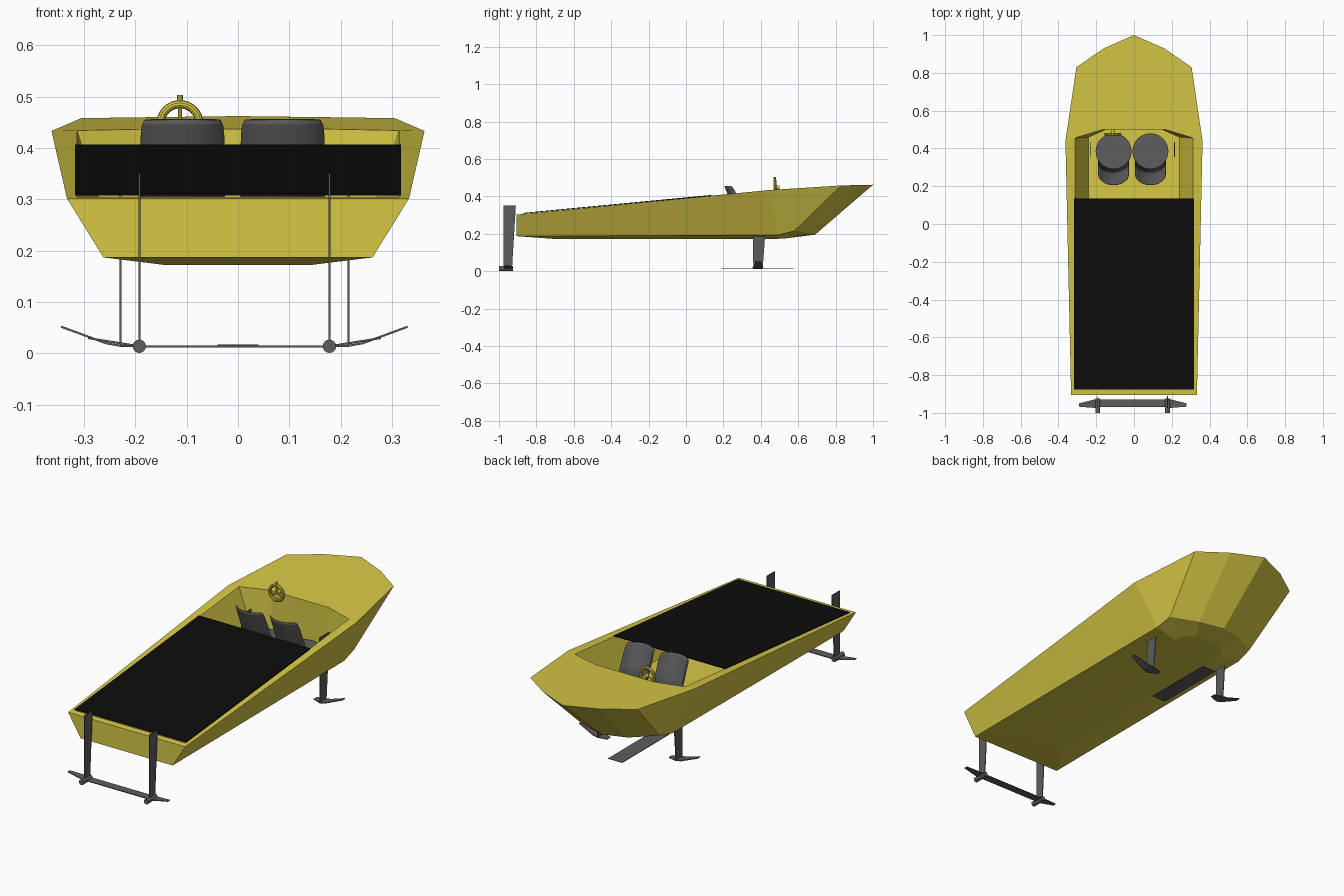
import bpy, bmesh, math
from mathutils import Vector

cube = bpy.data.objects.get("Cube")
if cube:
    bpy.data.objects.remove(cube, do_unlink=True)


def make_material(name, colour):
    mat = bpy.data.materials.new(name)
    mat.use_nodes = True
    mat.diffuse_color = (*colour, 1)
    bsdf = mat.node_tree.nodes["Principled BSDF"]
    bsdf.inputs["Base Color"].default_value = (*colour, 1)
    bsdf.inputs["Roughness"].default_value = 0.6
    return mat


yellow = make_material("hull yellow", (0.68, 0.58, 0.06))
grey = make_material("dark grey", (0.11, 0.11, 0.11))
black = make_material("panel black", (0.004, 0.004, 0.004))


def finish(name, bm, mat, smooth=False):
    """Turn a bmesh into a named object with one material."""
    bmesh.ops.recalc_face_normals(bm, faces=bm.faces[:])
    mesh = bpy.data.meshes.new(name)
    bm.to_mesh(mesh)
    bm.free()
    mesh.materials.append(mat)
    obj = bpy.data.objects.new(name, mesh)
    bpy.context.collection.objects.link(obj)
    if smooth:
        bpy.ops.object.select_all(action="DESELECT")
        obj.select_set(True)
        bpy.context.view_layer.objects.active = obj
        bpy.ops.object.shade_smooth_by_angle(angle=math.radians(40))
    return obj


def strip(bm, first, second):
    """Join two rows of vertices with quads."""
    for i in range(len(first) - 1):
        bm.faces.new((first[i], first[i + 1], second[i + 1], second[i]))


def loft(name, rows, mat, thickness, smooth=False):
    """Sheet through rows of points, given a thickness."""
    bm = bmesh.new()
    verts = [[bm.verts.new(p) for p in row] for row in rows]
    for a, b in zip(verts, verts[1:]):
        strip(bm, a, b)
    obj = finish(name, bm, mat, smooth)
    solid = obj.modifiers.new("thickness", "SOLIDIFY")
    solid.thickness = thickness
    solid.offset = 0
    return obj


def cylinder(name, start, end, radius, mat, sides=16):
    start, end = Vector(start), Vector(end)
    axis = end - start
    bm = bmesh.new()
    bmesh.ops.create_cone(bm, cap_ends=True, segments=sides, radius1=radius,
                          radius2=radius, depth=axis.length)
    bm.transform(axis.to_track_quat("Z", "Y").to_matrix().to_4x4())
    bmesh.ops.translate(bm, verts=bm.verts[:], vec=(start + end) / 2)
    return finish(name, bm, mat, True)


# Hull: one half from rail, chine, keel, cockpit rim and floor outlines
rail = [(0, -.905, .302), (.333, -.905, .302), (.363, .44, .433),
        (.305, .83, .458), (.16, .93, .46), (0, 1, .462)]
chine = [(0, -.905, .187), (.262, -.905, .187), (.262, .49, .193),
         (.255, .58, .215), (.13, .655, .2), (0, .69, .195)]
keel = [(0, -.7, .172), (.14, -.7, .172), (.14, .48, .172),
        (.12, .54, .176), (.07, .56, .178), (0, .57, .18)]
rim = [(0, -.875, .305), (.313, -.875, .305), (.313, .455, .434),
       (.165, .5, .437), (0, .5, .437)]
floor = [(0, -.86, .205), (.24, -.86, .205), (.24, .46, .21),
         (.15, .5, .21), (0, .5, .21)]

bm = bmesh.new()
rail, chine, keel, rim, floor = [[bm.verts.new(p) for p in outline]
                                 for outline in (rail, chine, keel, rim, floor)]
strip(bm, rail, chine)
strip(bm, chine, keel)
strip(bm, rail[:3], rim[:3])
strip(bm, rim, floor)
bm.faces.new(keel)
bm.faces.new(floor)
bm.faces.new(rail[2:] + rim[:1:-1])
hull = finish("hull", bm, yellow)
hull.modifiers.new("mirror", "MIRROR")

# Sloping panel over the rear deck
loft("solar_panel", [[(x, -.875, .309), (x, .135, .405)] for x in (-.317, .317)],
     black, .004)


# Seats: round cushion with a curved, reclined back
def seat(name, x):
    cylinder(name + "_cushion", (x, .385, .235), (x, .385, .255), .095, grey, 32)
    rows = []
    for t, width in ((0, 1), (.5, 1), (.85, .98), (.95, .94), (1, .86)):
        row = []
        for i in range(-8, 9):
            a = math.radians(i * 7.2) * width
            row.append((x + .095 * math.sin(a),
                        .385 - .085 * t - .092 * math.cos(a), .245 + .21 * t))
        rows.append(row)
    loft(name + "_back", rows, grey, .006, True)


seat("left_seat", .087)
seat("right_seat", -.108)

# Steering wheel with hub, spokes and top peg
wheel = Vector((-.113, .475, .447))
bpy.ops.mesh.primitive_torus_add(location=wheel, rotation=(math.pi / 2, 0, 0),
                                 major_radius=.038, minor_radius=.008,
                                 major_segments=32, minor_segments=10)
ring = bpy.context.object
ring.name = "steering_wheel"
ring.data.materials.append(yellow)
bpy.ops.object.shade_smooth_by_angle()
for i in range(3):
    a = math.radians(90 + 120 * i)
    out = Vector((math.cos(a), 0, math.sin(a)))
    cylinder("wheel_spoke", wheel, wheel + out * .038, .004, yellow, 8)
cylinder("wheel_hub", wheel, wheel + Vector((0, .025, 0)), .01, yellow)
cylinder("wheel_peg", wheel + Vector((0, 0, .043)),
         wheel + Vector((0, 0, .056)), .006, yellow, 8)


# Foils: rows run along the span as (x, front edge, back edge, height)
def foil(name, stations, thickness=.004):
    loft(name, [[(x, a, z), (x, b, z)] for x, a, b, z in stations],
         grey, thickness)


def strut(name, x, top, bottom):
    loft(name, [[(x, y, z) for y in edge] for *edge, z in (top, bottom)],
         grey, .004)


centre = -.007
for side, s in (("left", 1), ("right", -1)):
    # Forward strut with an upswept foil
    strut("front_strut_" + side, centre + s * .222,
          (.355, .435, .35), (.36, .41, .015))
    foil("front_foil_" + side,
         [(centre + s * x, a, b, z) for x, a, b, z in
          ((.175, .375, .4, .014), (.222, .355, .412, .015),
           (.25, .357, .41, .02), (.337, .375, .398, .052))])
    # Rear strut, pod and foil tip
    x = centre + s * .185
    strut("rear_strut_" + side, x, (-.975, -.91, .35), (-.975, -.93, .015))
    cylinder("rear_pod_" + side, (x, -1, .014), (x, -.925, .014), .013, grey)
    foil("rear_tip_" + side, [(x, -.975, -.925, .014),
                              (centre + s * .285, -.967, -.95, .03)])

foil("rear_foil", [(centre + s * .185, -.97, -.928, .014) for s in (-1, 1)])
foil("centre_plate", [(s * .04, .19, .575, .016) for s in (-1, 1)], .003)
